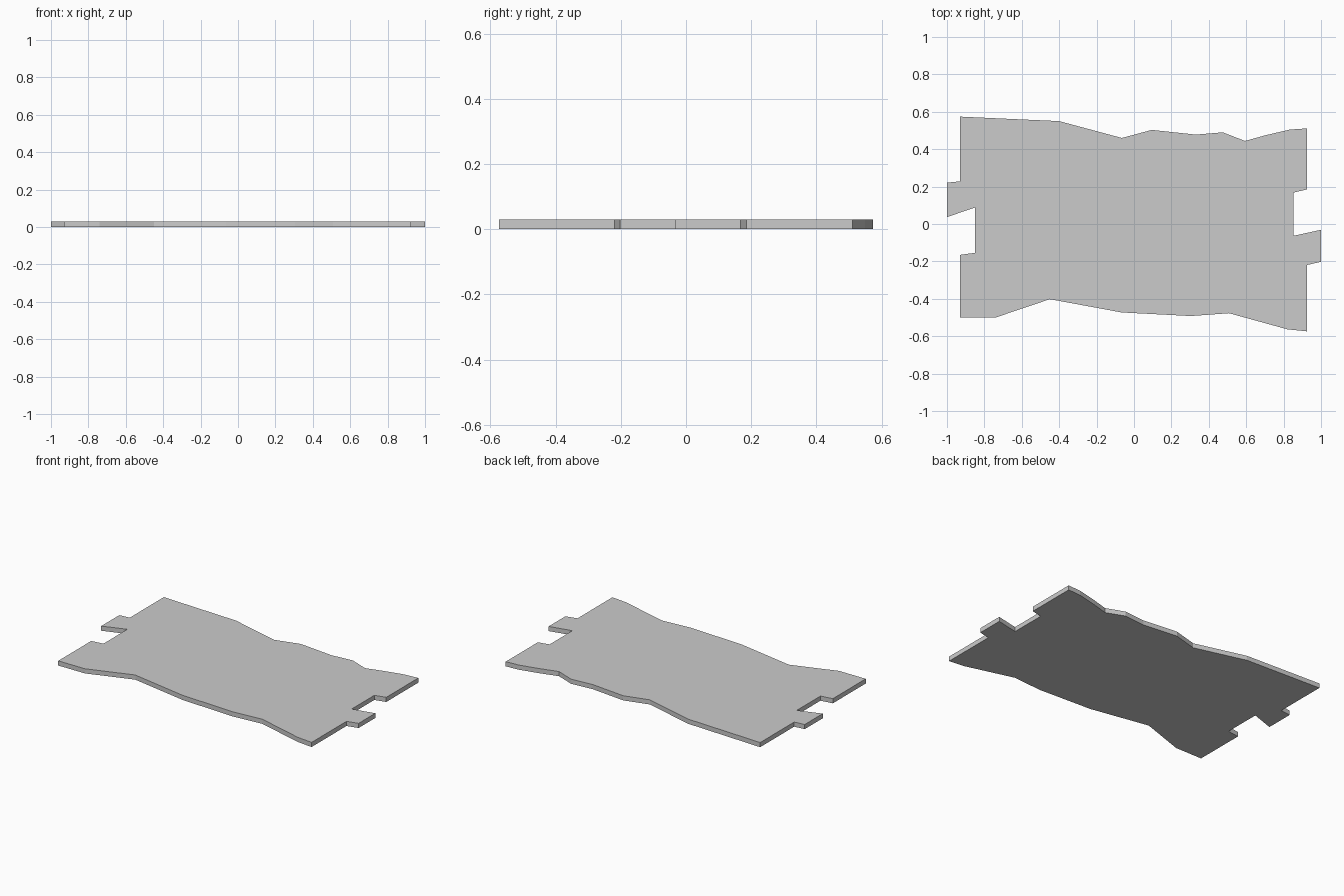
import bpy, bmesh

if "Cube" in bpy.data.objects:
    bpy.data.objects.remove(bpy.data.objects["Cube"])

THICKNESS = 0.03

# Outline of the plank, listed edge by edge (clockwise seen from above)
back_edge = [(-0.93, 0.574), (-0.40, 0.55), (-0.065, 0.46), (0.095, 0.503),
             (0.33, 0.478), (0.475, 0.49), (0.593, 0.444), (0.705, 0.475),
             (0.834, 0.505), (0.926, 0.511)]
right_joint = [(0.926, 0.185), (0.853, 0.168), (0.853, -0.063), (1.0, -0.031),
               (1.0, -0.202), (0.926, -0.219)]
front_edge = [(0.926, -0.574), (0.82, -0.563), (0.508, -0.477), (0.305, -0.492),
              (-0.065, -0.473), (-0.45, -0.402), (-0.74, -0.50), (-0.93, -0.50)]
left_joint = [(-0.93, -0.165), (-0.85, -0.154), (-0.85, 0.088), (-1.0, 0.037),
              (-1.0, 0.221), (-0.93, 0.228)]
outline = back_edge + right_joint + front_edge + left_joint

# Flat plate: fill the outline and extrude it upward
bm = bmesh.new()
face = bm.faces.new([bm.verts.new((x, y, 0)) for x, y in outline])
top = bmesh.ops.extrude_face_region(bm, geom=[face], use_keep_orig=True)
bmesh.ops.translate(bm, vec=(0, 0, THICKNESS),
                    verts=[v for v in top["geom"] if isinstance(v, bmesh.types.BMVert)])
bmesh.ops.recalc_face_normals(bm, faces=bm.faces)
# Triangulate the concave caps cleanly
bmesh.ops.triangulate(bm, faces=[f for f in bm.faces if len(f.verts) > 4])

mesh = bpy.data.meshes.new("notched_plate")
bm.to_mesh(mesh)
bm.free()
plate = bpy.data.objects.new("notched_plate", mesh)
bpy.context.collection.objects.link(plate)
